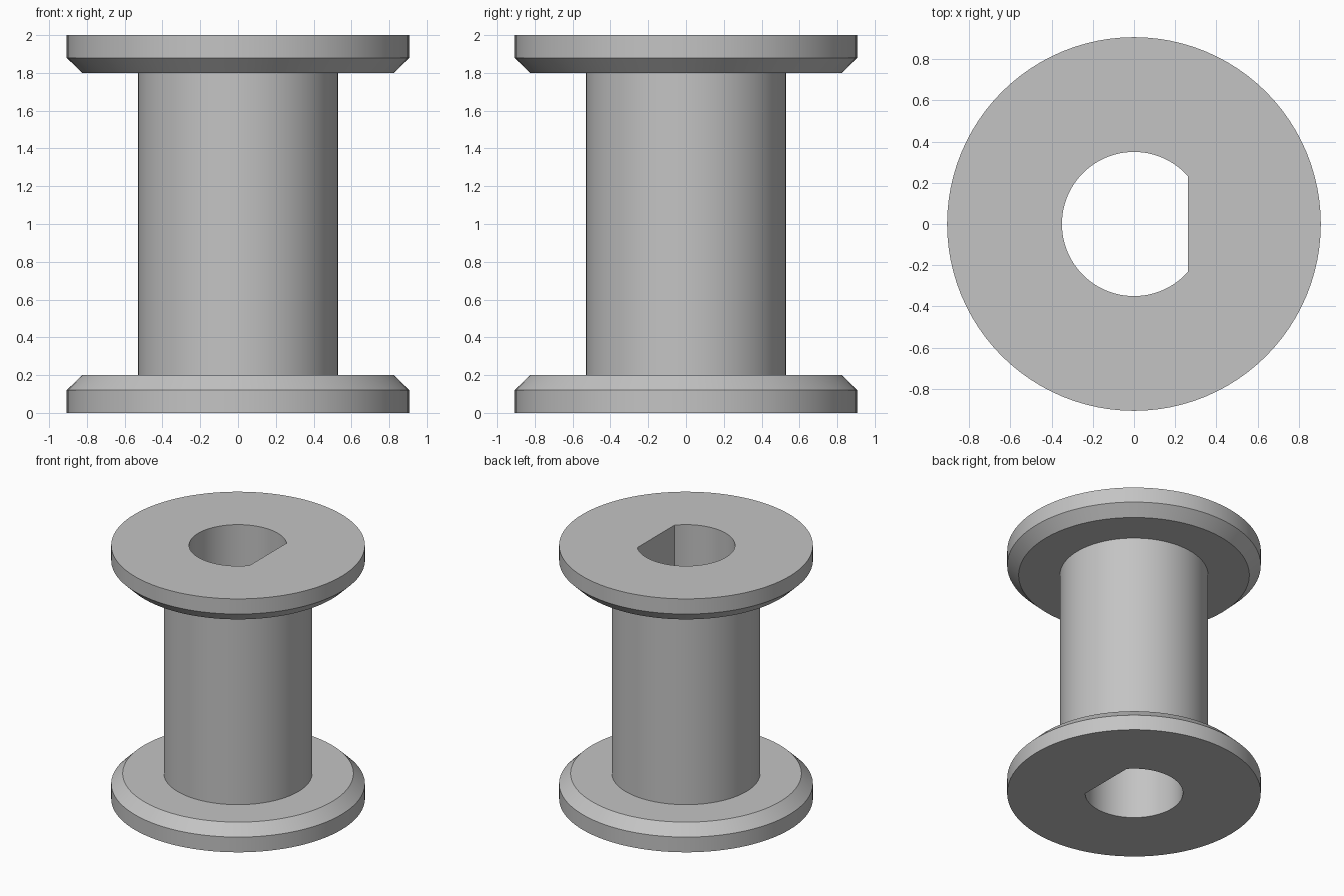
import bpy
import bmesh
from math import cos, sin, tau, radians

cube = bpy.data.objects.get("Cube")
if cube:
    bpy.data.objects.remove(cube, do_unlink=True)

SEGMENTS = 96
BORE_RADIUS = 0.35
FLAT_X = BORE_RADIUS * cos(tau * 11 / SEGMENTS)  # flat side of the D-shaped bore

# Plain grey plastic
grey = bpy.data.materials.new("plain_grey")
grey.use_nodes = True
colour = (0.55, 0.55, 0.55, 1)
grey.diffuse_color = colour
grey.node_tree.nodes["Principled BSDF"].inputs["Base Color"].default_value = colour


def ring(bm, radius, z, limit=10):
    """Circle of vertices, cut straight where x passes the limit."""
    angles = [tau * i / SEGMENTS for i in range(SEGMENTS)]
    return [bm.verts.new((min(radius * cos(a), limit), radius * sin(a), z))
            for a in angles]


# Outer profile: lower flange, barrel, mirrored upper flange
lower = [(0.907, 0), (0.907, 0.12), (0.825, 0.2), (0.53, 0.2)]
upper = [(r, 2 - z) for r, z in reversed(lower)]

bm = bmesh.new()
rings = [ring(bm, r, z) for r, z in lower + upper]
# Keyed bore through the whole spool closes the loop
rings += [ring(bm, BORE_RADIUS, z, FLAT_X) for z in (2, 0)]
for k, a in enumerate(rings):
    b = rings[(k + 1) % len(rings)]
    for i in range(SEGMENTS):
        j = (i + 1) % SEGMENTS
        bm.faces.new((a[i], a[j], b[j], b[i]))
bmesh.ops.recalc_face_normals(bm, faces=bm.faces)

mesh = bpy.data.meshes.new("spool")
bm.to_mesh(mesh)
bm.free()
mesh.materials.append(grey)
spool = bpy.data.objects.new("spool", mesh)
bpy.context.collection.objects.link(spool)

bpy.ops.object.select_all(action="DESELECT")
spool.select_set(True)
bpy.context.view_layer.objects.active = spool
bpy.ops.object.shade_smooth_by_angle(angle=radians(25))
